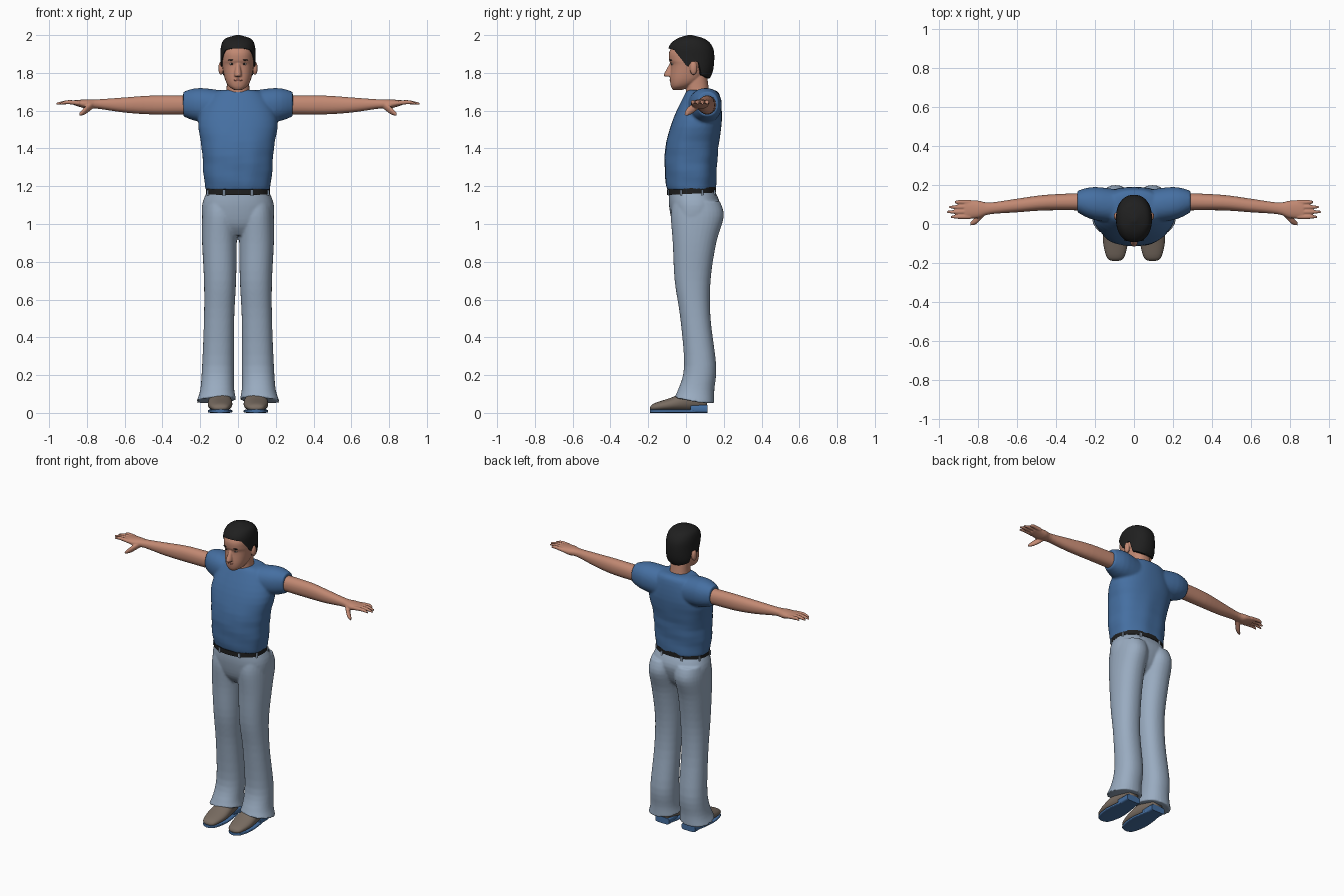
import bpy, bmesh, math

cube = bpy.data.objects.get("Cube")
if cube:
    bpy.data.objects.remove(cube)


def material(name, *rgb):
    mat = bpy.data.materials.new(name)
    mat.use_nodes = True
    mat.diffuse_color = (*rgb, 1)
    shader = mat.node_tree.nodes["Principled BSDF"]
    shader.inputs["Base Color"].default_value = (*rgb, 1)
    shader.inputs["Roughness"].default_value = .8
    return mat


SKIN = material("skin", .54, .25, .17)
BLUE = material("shirt blue", .06, .16, .36)
DENIM = material("pale denim", .32, .41, .53)
BLACK = material("black", .014, .014, .014)
BROWN = material("shoe brown", .19, .15, .12)
WHITE = material("eye white", .6, .52, .47)
LIPS = material("lips", .4, .15, .11)
SIDES = {"left": 1, "right": -1}


def densify(stations, steps=4):
    """Catmull-Rom interpolation between stations."""
    result, last = [], len(stations) - 1
    for i in range(last):
        quad = [stations[min(max(i + d, 0), last)] for d in (-1, 0, 1, 2)]
        for j in range(steps):
            t = j / steps
            result.append([b + t / 2 * (c - a + t * (2*a - 5*b + 4*c - d + t * (3*b - 3*c + d - a)))
                           for a, b, c, d in zip(*quad)])
    return result + [list(stations[last])]


def oval(angle, power):
    """Unit superellipse point at an angle."""
    return [math.copysign(abs(v) ** (2 / power), v) for v in (math.cos(angle), math.sin(angle))]


def loft(bm, axis, stations, power=2.2, sides=32):
    """Skin ovals along an axis; a station is (position, min, max, min, max)."""
    rings = []
    for position, a_min, a_max, b_min, b_max in densify(stations):
        ring = []
        for j in range(sides):
            c, s = oval(math.tau * j / sides, power)
            co = [(a_min + a_max + c * (a_max - a_min)) / 2, (b_min + b_max + s * (b_max - b_min)) / 2]
            co.insert("xyz".index(axis), position)
            ring.append(bm.verts.new(co))
        rings.append(ring)
    for ring, following in zip(rings, rings[1:]):
        for j in range(sides):
            k = (j + 1) % sides
            bm.faces.new((ring[j], ring[k], following[k], following[j]))
    bm.faces.new(rings[0])
    bm.faces.new(rings[-1])


def body(bm, *rows, power=2.3, sides=48):
    """Upright loft symmetric in x; a row is (height, half width, front, back)."""
    loft(bm, 'z', [(z, -w, w, front, back) for z, w, front, back in rows], power, sides)


def tube(bm, *rows):
    """Round tube along x; a row is (x, y, z, radius)."""
    loft(bm, 'x', [(x, y - r, y + r, z - r, z + r) for x, y, z, r in rows], 2, 16)


def ellipsoid(bm, centre, size):
    made = bmesh.ops.create_uvsphere(bm, u_segments=16, v_segments=10, radius=1)
    for v in made["verts"]:
        v.co = [c + a * b for c, a, b in zip(centre, v.co, size)]


def finish(name, bm, mat, voxel=0, side=1, angle=60):
    for v in bm.verts:
        v.co.x *= side
    bmesh.ops.recalc_face_normals(bm, faces=bm.faces)
    mesh = bpy.data.meshes.new(name)
    bm.to_mesh(mesh)
    bm.free()
    mesh.materials.append(mat)
    ob = bpy.data.objects.new(name, mesh)
    bpy.context.collection.objects.link(ob)
    bpy.ops.object.select_all(action='DESELECT')
    ob.select_set(True)
    bpy.context.view_layer.objects.active = ob
    if voxel:
        # Fuse overlapping parts into one skin
        fuse = ob.modifiers.new("fuse", 'REMESH')
        fuse.mode, fuse.voxel_size, fuse.use_smooth_shade = 'VOXEL', voxel, True
        soften = ob.modifiers.new("soften", 'SMOOTH')
        soften.factor, soften.iterations = .5, 3
    else:
        bpy.ops.object.shade_smooth_by_angle(angle=math.radians(angle))


def blob(name, mat, centre, size):
    bm = bmesh.new()
    ellipsoid(bm, centre, size)
    finish(name, bm, mat)


# Shirt: torso with soft folds, plus sleeves
bm = bmesh.new()
body(bm, (1.18, .17, -.1, .16), (1.25, .18, -.11, .16), (1.4, .19, -.11, .17),
     (1.55, .21, -.07, .19), (1.68, .15, -.01, .18), (1.71, .09, .01, .15), sides=64)
for v in bm.verts:
    angle = math.atan2(v.co.y, v.co.x)
    fade = max(0, min(1, (1.55 - v.co.z) * 6))
    fold = 1 + .02 * fade * math.sin(5 * angle + 24 * v.co.z) * math.sin(3 * angle - 30 * v.co.z)
    v.co.x *= fold
    v.co.y *= fold
sleeve = [(.2, .02, .19, 1.54, 1.72), (.29, .06, .17, 1.57, 1.7)]
loft(bm, 'x', [(-x, *rest) for x, *rest in reversed(sleeve)] + [(0, 0, .17, 1.52, 1.7)] + sleeve)
finish("shirt", bm, BLUE, voxel=.008)

# Trousers: hips and two flared legs with sloping hems
bm = bmesh.new()
body(bm, (1.18, .16, -.09, .15), (1.1, .19, -.09, .18), (1, .18, -.07, .15), (.94, .12, -.03, .1))
leg = [(1.12, 0, .18, -.07, .18), (1.04, 0, .19, -.08, .2), (.9, .006, .19, -.07, .16),
       (.7, .01, .18, -.06, .13), (.5, .02, .18, -.03, .13), (.25, .02, .19, -.01, .16),
       (.12, .02, .2, -.04, .15), (.05, .01, .22, -.06, .15)]
for side in SIDES.values():
    loft(bm, 'z', [(z, *sorted((side * inner, side * outer)), front, back)
                   for z, inner, outer, front, back in leg])
for v in bm.verts:
    if v.co.z < .15:
        lift = max(0, .09 - v.co.y) * .2 + max(0, .14 - abs(v.co.x)) * .1
        v.co.z += lift * (.15 - v.co.z) * 10
finish("trousers", bm, DENIM, voxel=.007)

# Belt, tilted down at the front, with loops
bm = bmesh.new()
body(bm, *[(z, .17, -.1, .16) for z in (1.16, 1.19)])
for v in bm.verts:
    v.co.z += (v.co.y - .03) * .05
finish("belt", bm, BLACK)
for i in range(8):
    c, s = oval(math.tau * (i + .5) / 8, 2.3)
    x, y = c * .17, .03 + s * .13
    bm = bmesh.new()
    loft(bm, 'z', [(z, x - .007, x + .007, y - .005, y + .005) for z in (1.15, 1.18)], 4, 12)
    finish(f"belt_loop_{i + 1}", bm, DENIM)

# Head, neck, nose and ears
bm = bmesh.new()
body(bm, (1.71, .02, -.07, -.02), (1.73, .05, -.08, .03), (1.77, .07, -.085, .09), (1.84, .083, -.08, .13),
     (1.87, .085, -.09, .14), (1.92, .08, -.085, .13), (1.98, .04, -.03, .07))
body(bm, (1.65, .07, 0, .13), (1.72, .06, 0, .12), (1.8, .06, 0, .11))
body(bm, (1.78, .01, -.1, -.06), (1.79, .02, -.118, -.06), (1.86, .008, -.08, -.06), power=2, sides=16)
for side in SIDES.values():
    ellipsoid(bm, (side * .09, .04, 1.825), (.014, .02, .037))
finish("head", bm, SKIN, voxel=.004)

# Face details
blob("mouth", LIPS, (0, -.081, 1.762), (.024, .006, .006))
for label, side in SIDES.items():
    blob(label + "_eye", WHITE, (side * .032, -.071, 1.847), (.013, .007, .006))
    blob(label + "_iris", BLACK, (side * .032, -.075, 1.847), (.006, .005, .006))
    blob(label + "_eyebrow", BLACK, (side * .034, -.08, 1.868), (.019, .007, .004))

# Hair: each column runs from the crown down to the hairline
shell = densify([(2, .01, .01, .03), (1.98, .07, -.05, .1), (1.94, .09, -.09, .14),
                 (1.88, .092, -.092, .15), (1.8, .09, -.07, .14), (1.75, .07, -.05, .11)])
hairline = [(-1, 1.93), (-.7, 1.92), (-.4, 1.87), (-.2, 1.83), (0, 1.86), (.25, 1.86), (.4, 1.79), (1, 1.77)]


def lookup(table, key):
    """Linear interpolation of the rest of a row by its first value."""
    for a, b in zip(table, table[1:]):
        if min(a[0], b[0]) <= key <= max(a[0], b[0]):
            t = (key - a[0]) / (b[0] - a[0])
            return [p + (q - p) * t for p, q in zip(a[1:], b[1:])]
    return table[-1][1:]


bm = bmesh.new()
columns, count, rows = [], 72, 20
for j in range(count):
    angle = math.tau * j / count
    c, s = oval(angle, 2.2)
    low = lookup(hairline, math.sin(angle))[0]
    column = []
    for i in range(rows + 1):
        # The last row turns inward to give the hair an edge
        z = 2 - (2 - low) * min(1, i / (rows - 1)) ** 1.5
        width, front, back = lookup(shell, z)
        inset = .85 if i == rows else 1
        column.append(bm.verts.new((c * width * inset, (front + back + s * inset * (back - front)) / 2, z)))
    columns.append(column)
for j in range(count):
    a, b = columns[j], columns[(j + 1) % count]
    for i in range(rows):
        bm.faces.new((a[i], a[i + 1], b[i + 1], b[i]))
bm.faces.new([column[0] for column in columns])
finish("hair", bm, BLACK)

shoe = [(-.19, .08, .11, .02, .03), (-.17, .05, .14, .01, .05), (-.08, .03, .16, .01, .08),
        (.03, .04, .15, .01, .12), (.11, .06, .13, .02, .09)]
for label, side in SIDES.items():
    # Arm and palm, then fingers and thumb
    bm = bmesh.new()
    loft(bm, 'x', [(.24, .07, .16, 1.58, 1.68), (.45, .07, .15, 1.58, 1.68), (.6, .06, .13, 1.59, 1.67),
                   (.74, .05, .11, 1.61, 1.66), (.8, .03, .12, 1.61, 1.66), (.87, .03, .12, 1.63, 1.655)])
    for i, tip in enumerate((.94, .96, .95, .92)):
        y = .037 + i * .025
        tube(bm, (.84, y, 1.64, .012), (.9, y, 1.645, .011), (tip, y, 1.637, .006))
    tube(bm, (.77, .06, 1.63, .02), (.81, .02, 1.6, .02), (.84, 0, 1.58, .008))
    finish(label + "_arm", bm, SKIN, voxel=.004, side=side)

    # Shoe upper, then a sole that follows its outline and a heel
    bm = bmesh.new()
    loft(bm, 'y', shoe)
    finish(label + "_shoe", bm, BROWN, side=side, angle=80)
    bm = bmesh.new()
    loft(bm, 'y', [(y, inner, outer, 0, .018) for y, inner, outer, *_ in shoe], 5)
    loft(bm, 'y', [(y, .047, .148, 0, .042) for y in (.025, .113)], 5)
    finish(label + "_sole", bm, BLUE, side=side)
